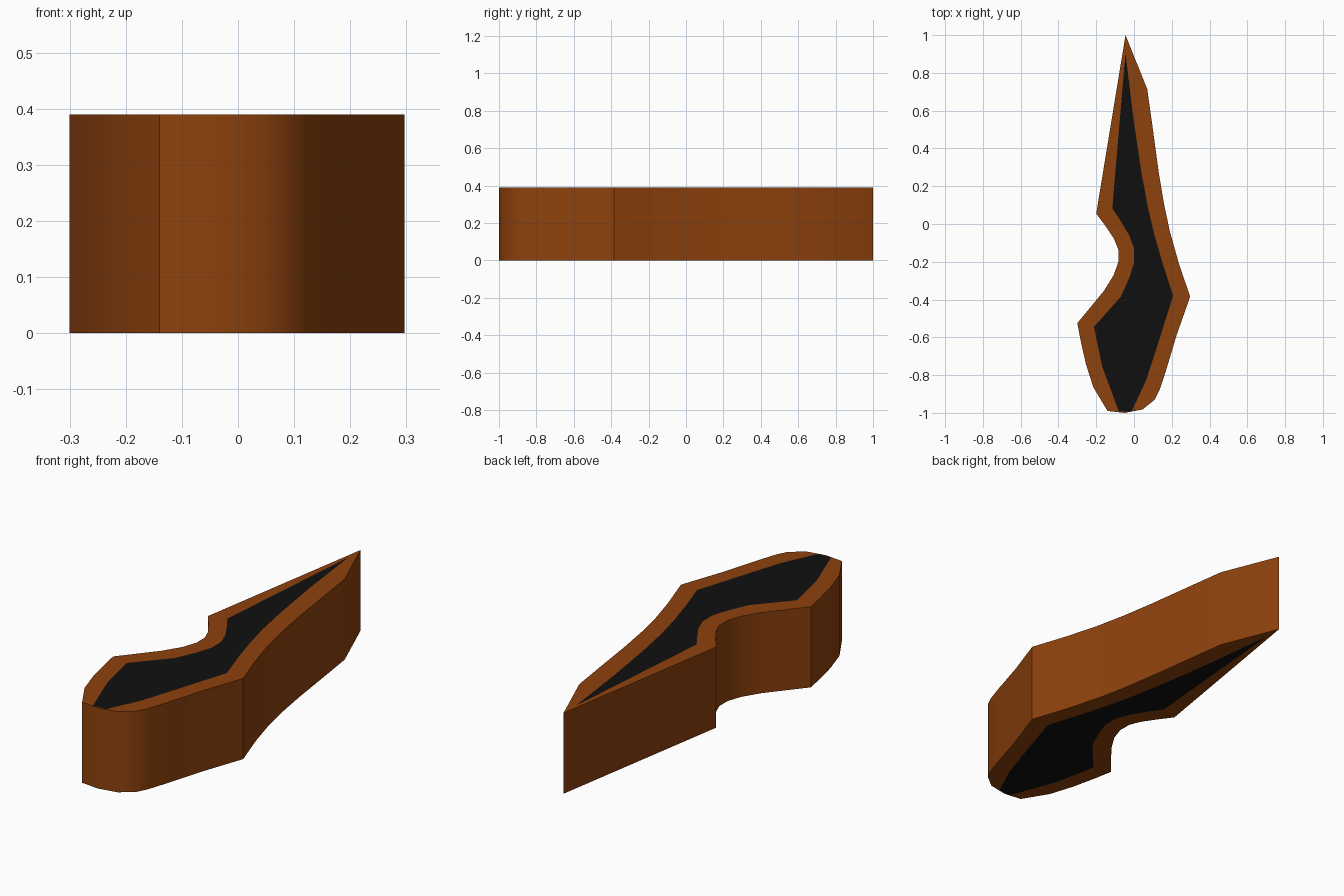
import bpy, bmesh, math

if "Cube" in bpy.data.objects:
    bpy.data.objects.remove(bpy.data.objects["Cube"])

HEIGHT = 0.39

# Outer outline, clockwise from the pointed tip
OUTER = [(-0.045, 1.0), (0.07, 0.715), (0.096, 0.53), (0.13, 0.28), (0.158, 0.11),
         (0.19, -0.04), (0.235, -0.2), (0.297, -0.385), (0.225, -0.59), (0.168, -0.78),
         (0.135, -0.88), (0.11, -0.93), (0.045, -0.982), (-0.05, -1.0), (-0.14, -0.99),
         (-0.215, -0.865), (-0.255, -0.74), (-0.282, -0.62), (-0.30, -0.525),
         (-0.16, -0.355), (-0.107, -0.27), (-0.083, -0.2), (-0.083, -0.135),
         (-0.105, -0.08), (-0.155, -0.005), (-0.20, 0.055)]

# Outline of the dark core
INNER = [(-0.045, 0.905), (-0.002, 0.55), (0.04, 0.27), (0.073, 0.09), (0.11, -0.065),
         (0.155, -0.22), (0.207, -0.38), (0.128, -0.63), (0.065, -0.825), (-0.012, -0.991),
         (-0.08, -0.994), (-0.168, -0.755), (-0.212, -0.545), (-0.07, -0.385),
         (-0.025, -0.285), (0.001, -0.205), (0.001, -0.13), (-0.025, -0.06),
         (-0.07, 0.015), (-0.115, 0.083)]


def prism(name, outlines, color):
    """Fill the area between the outlines and extrude it upward."""
    bm = bmesh.new()
    edges = []
    for pts in outlines:
        vs = [bm.verts.new((x, y, 0)) for x, y in pts]
        edges += [bm.edges.new((vs[i - 1], vs[i])) for i in range(len(vs))]
    bmesh.ops.triangle_fill(bm, edges=edges, use_beauty=True, normal=(0, 0, 1))
    ext = bmesh.ops.extrude_face_region(bm, geom=bm.faces[:], use_keep_orig=True)
    top = [g for g in ext["geom"] if isinstance(g, bmesh.types.BMVert)]
    bmesh.ops.translate(bm, verts=top, vec=(0, 0, HEIGHT))
    bmesh.ops.recalc_face_normals(bm, faces=bm.faces[:])
    mesh = bpy.data.meshes.new(name)
    bm.to_mesh(mesh)
    bm.free()
    mat = bpy.data.materials.new(name + "_color")
    mat.diffuse_color = color
    mat.use_nodes = True
    mat.node_tree.nodes["Principled BSDF"].inputs["Base Color"].default_value = mat.diffuse_color
    mesh.materials.append(mat)
    obj = bpy.data.objects.new(name, mesh)
    bpy.context.collection.objects.link(obj)
    bpy.ops.object.select_all(action='DESELECT')
    obj.select_set(True)
    bpy.context.view_layer.objects.active = obj
    bpy.ops.object.shade_smooth_by_angle(angle=math.radians(30))
    return obj


# Brown rim with the core opening, and the flush dark core
prism("rim", [OUTER, INNER], (0.27, 0.054, 0.004, 1))
prism("core", [INNER], (0.005, 0.005, 0.005, 1))
